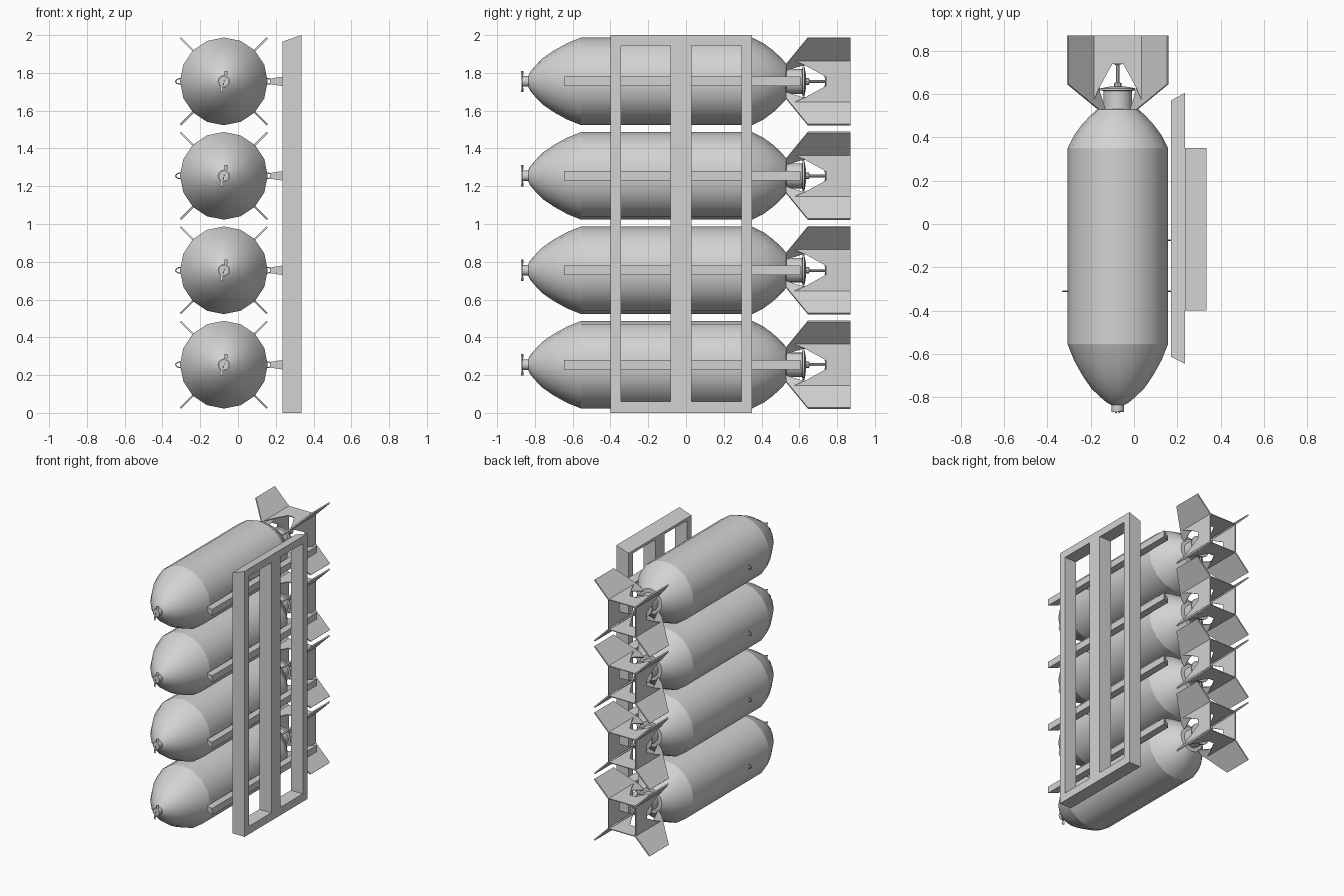
import bpy, bmesh
from math import sin, cos, pi, radians
from mathutils import Matrix, Vector

cube = bpy.data.objects.get("Cube")
if cube:
    bpy.data.objects.remove(cube)

GREY = (0.65, 0.65, 0.65, 1)
metal = bpy.data.materials.new("bare_grey_metal")
metal.use_nodes = True
metal.diffuse_color = GREY
metal.node_tree.nodes["Principled BSDF"].inputs["Base Color"].default_value = GREY

AXIS_X, FIRST_Z, PITCH, COUNT = -0.075, 0.255, 0.5, 4
RADIUS = 0.232


def finish(name, bm, smooth=None):
    """Turn a bmesh into a named object with the metal material."""
    bmesh.ops.recalc_face_normals(bm, faces=bm.faces)
    mesh = bpy.data.meshes.new(name)
    bm.to_mesh(mesh)
    bm.free()
    mesh.materials.append(metal)
    ob = bpy.data.objects.new(name, mesh)
    bpy.context.collection.objects.link(ob)
    if smooth:
        bpy.ops.object.select_all(action='DESELECT')
        ob.select_set(True)
        bpy.context.view_layer.objects.active = ob
        bpy.ops.object.shade_smooth_by_angle(angle=radians(smooth))
    return ob


def lathe(name, profile, sides=16, smooth=35, caps=False):
    """Revolve (y, radius) points around the Y axis."""
    bm = bmesh.new()
    rings = [[bm.verts.new((r * sin(2 * pi * i / sides), y, r * cos(2 * pi * i / sides)))
              for i in range(sides)] for y, r in profile]
    for a, b in zip(rings, rings[1:]):
        for i in range(sides):
            j = (i + 1) % sides
            bm.faces.new((a[i], a[j], b[j], b[i]))
    if caps:
        bm.faces.new(rings[0])
        bm.faces.new(rings[-1])
    return finish(name, bm, smooth)


def add_plate(bm, points, thickness):
    """Extrude an outline of 3D points symmetrically along its normal."""
    face = bm.faces.new([bm.verts.new(p) for p in points])
    face.normal_update()
    n = face.normal * thickness
    bmesh.ops.translate(bm, verts=face.verts, vec=-n / 2)
    new = bmesh.ops.extrude_face_region(bm, geom=[face], use_keep_orig=True)
    bmesh.ops.translate(bm, vec=n, verts=[v for v in new["geom"]
                                          if isinstance(v, bmesh.types.BMVert)])


def add_box(bm, lo, hi):
    lo, hi = Vector(lo), Vector(hi)
    mat = Matrix.Translation((lo + hi) / 2) @ Matrix.Diagonal((*(hi - lo), 1))
    return bmesh.ops.create_cube(bm, size=1, matrix=mat)["verts"]


def tail_fins():
    """Four diagonal fins joined by a square shroud with notched plates."""
    bm = bmesh.new()
    fin = [(.53, .06), (.53, .09), (.645, .23), (.87, .23), (.87, .11), (.61, .085)]
    shroud = [(.56, .115), (.87, .115), (.87, -.115), (.56, -.115),
              (.63, -.085), (.74, -.025), (.74, .025), (.63, .085)]
    for q in range(4):
        turn = Matrix.Rotation(q * pi / 2, 3, 'Y')
        add_plate(bm, [turn @ Vector((d, y, d)) for y, d in fin], .01)
        add_plate(bm, [turn @ Vector((.113, y, z)) for y, z in shroud], .006)
    return finish("tail_fins", bm)


def vane(name, y, reach):
    """Small two-bladed pitched vane."""
    bm = bmesh.new()
    for s in (1, -1):
        add_plate(bm, [(.002 * s, y, 0), (.004 * s, y, reach * .6 * s),
                       (.004 * s, y - .005, reach * s), (.02 * s, y + .005, reach * s),
                       (.02 * s, y + .005, reach * .7 * s), (.008 * s, y, 0)], .004)
    return finish(name, bm)


def lug(name, y, side):
    """Half loop of wire standing on the casing side."""
    bm = bmesh.new()
    steps, wire = 8, 4
    rings = []
    for k in range(steps + 1):
        a = pi * k / steps
        out = Vector((side * sin(a) * 1.8, 0, cos(a)))
        centre = Vector((side * (RADIUS - .004), y, 0)) + out * .015
        direction = Vector((side * sin(a), 0, cos(a)))
        rings.append([bm.verts.new(centre + .003 * (direction * cos(t) + Vector((0, sin(t), 0))))
                      for t in (2 * pi * w / wire for w in range(wire))])
    for a, b in zip(rings, rings[1:]):
        for i in range(wire):
            j = (i + 1) % wire
            bm.faces.new((a[i], a[j], b[j], b[i]))
    return finish(name, bm, 60)


def rail():
    """Carrier rail, narrower on the side that touches the casing."""
    bm = bmesh.new()
    for v in add_box(bm, (.245, -.645, -.025), (.31, .605, .025)):
        if v.co.x < .28:
            v.co.y += .032 if v.co.y < 0 else -.035
            v.co.z *= .6
    return finish("carrier_rail", bm)


# One bomb with its rail
parts = [
    lathe("nose_cone", [(-.835, .03), (-.825, .05), (-.80, .08), (-.76, .122), (-.70, .163),
                        (-.63, .202), (-.555, RADIUS)]),
    lathe("casing", [(-.555, RADIUS), (.35, RADIUS)]),
    lathe("tail_cone", [(.35, RADIUS), (.41, .202), (.46, .165), (.50, .128), (.53, .095),
                        (.531, .06)]),
    lathe("nose_fuze", [(-.868, .028), (-.82, .028)], 12, caps=True),
    lathe("tail_hub", [(.52, .066), (.615, .066), (.617, .08), (.627, .08), (.636, .03)], caps=True),
    lathe("tail_fuze_rod", [(.63, .018), (.652, .018), (.653, .008), (.735, .008),
                            (.737, .018), (.75, .012)], 8, caps=True),
    vane("nose_vane", -.868, .056),
    vane("tail_vane", .738, .026),
    tail_fins(),
    lug("outer_lug", -.31, -1),
    lug("front_rail_lug", -.31, 1),
    lug("rear_rail_lug", -.075, 1),
    rail(),
]

# Stack of four, sharing the same meshes
for level in range(COUNT):
    for part in parts:
        ob = part
        if level:
            ob = part.copy()
            bpy.context.collection.objects.link(ob)
        ob.location = (AXIS_X, 0, FIRST_Z + level * PITCH)

# Rack: a plate with two tall windows and a sloped top
bm = bmesh.new()
ys = (-.4, -.345, -.082, .03, .293, .35)
zs = (0, .06, 1.945, 2)
grid = [[bm.verts.new((.235, y, z)) for z in zs] for y in ys]
for i in range(5):
    for k in range(3):
        if k == 1 and i in (1, 3):
            continue
        bm.faces.new((grid[i][k], grid[i + 1][k], grid[i + 1][k + 1], grid[i][k + 1]))
new = bmesh.ops.extrude_face_region(bm, geom=bm.faces[:], use_keep_orig=True)
bmesh.ops.translate(bm, vec=(.1, 0, 0), verts=[v for v in new["geom"]
                                               if isinstance(v, bmesh.types.BMVert)])
for v in bm.verts:
    if v.co.z > 1.99 and v.co.x < .3:
        v.co.z = 1.965
finish("rack_frame", bm)
